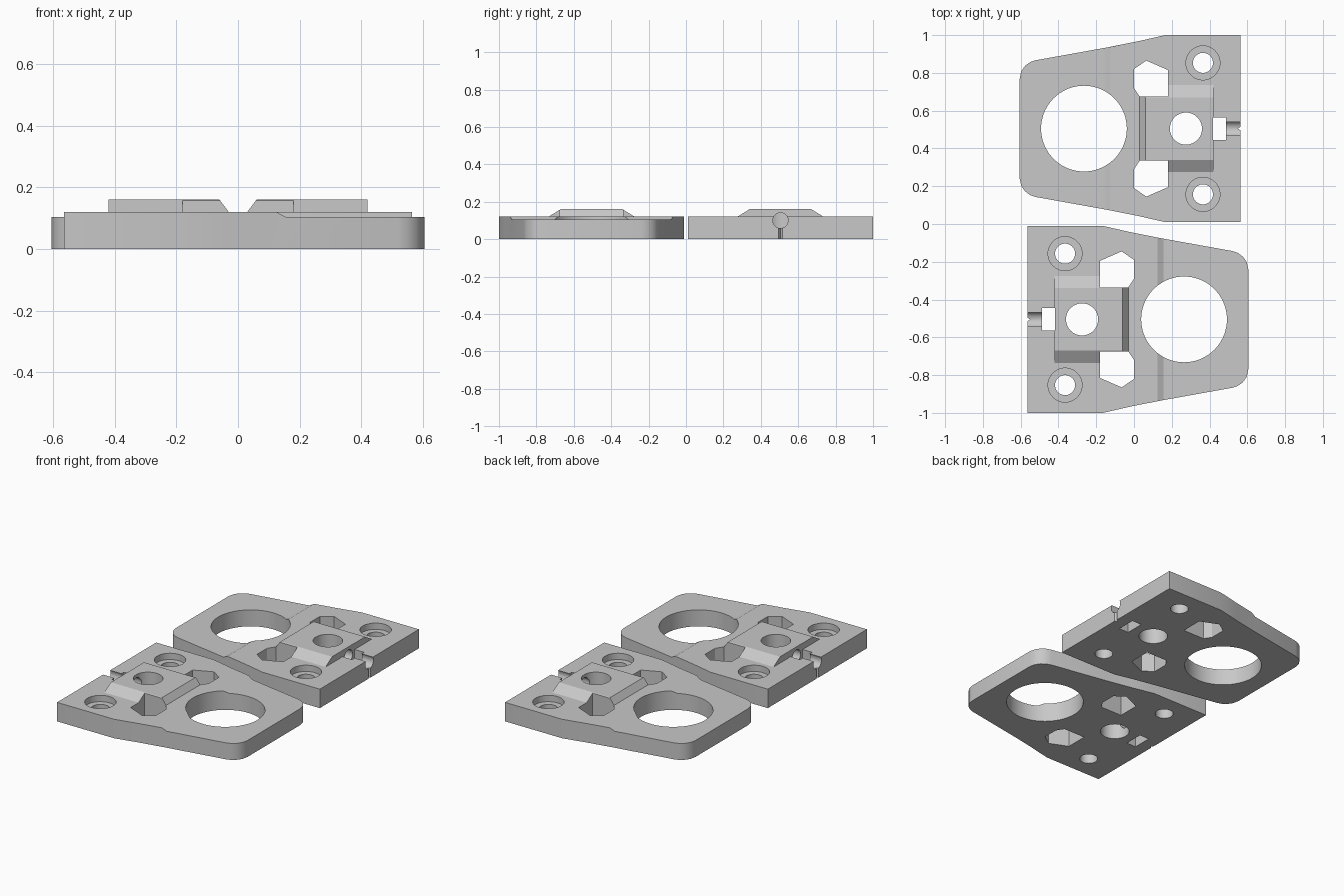
import bpy, bmesh, math
from mathutils import Vector

if "Cube" in bpy.data.objects:
    bpy.data.objects.remove(bpy.data.objects["Cube"])

grey = bpy.data.materials.new("light grey")
grey.use_nodes = True
colour = (0.58, 0.58, 0.58, 1)
grey.diffuse_color = colour
grey.node_tree.nodes["Principled BSDF"].inputs["Base Color"].default_value = colour

CENTRE_Y = -0.505
AXES = {"x": lambda a, b, h: (h, a, b),
        "y": lambda a, b, h: (a, h, b),
        "z": lambda a, b, h: (a, b, h)}


def prism(name, points, low, high, axis="z", top=None):
    """Extrude a closed outline along an axis, optionally to a different end outline."""
    bm = bmesh.new()
    place = AXES[axis]
    start = [bm.verts.new(place(a, b, low)) for a, b in points]
    end = [bm.verts.new(place(a, b, high)) for a, b in (top or points)]
    bm.faces.new(start)
    bm.faces.new(end)
    n = len(start)
    for i in range(n):
        j = (i + 1) % n
        bm.faces.new((start[i], start[j], end[j], end[i]))
    bmesh.ops.recalc_face_normals(bm, faces=bm.faces)
    mesh = bpy.data.meshes.new(name)
    bm.to_mesh(mesh)
    bm.free()
    mesh.materials.append(grey)
    obj = bpy.data.objects.new(name, mesh)
    bpy.context.collection.objects.link(obj)
    return obj


def circle(a, b, r, n=48):
    return [(a + r * math.cos(math.tau * i / n), b + r * math.sin(math.tau * i / n))
            for i in range(n)]


def rect(a0, a1, b0, b1):
    return [(a0, b0), (a1, b0), (a1, b1), (a0, b1)]


def combine(body, tool, operation="DIFFERENCE"):
    """Apply a boolean and discard the tool."""
    mod = body.modifiers.new("cut", "BOOLEAN")
    mod.operation, mod.solver, mod.object = operation, "EXACT", tool
    graph = bpy.context.evaluated_depsgraph_get()
    result = bpy.data.meshes.new_from_object(body.evaluated_get(graph))
    body.modifiers.clear()
    body.data = result
    bpy.data.objects.remove(tool)


# Tapered plate with rounded outer corners
half = [(-0.565, 0.495), (-0.165, 0.495), (-0.02, 0.462), (0.13, 0.432), (0.52, 0.362),
        (0.55, 0.352), (0.577, 0.332), (0.597, 0.303), (0.605, 0.265)]
plate = prism("front_plate", half + [(x, -y) for x, y in reversed(half)], 0, 0.12)

# Lowered area around the large opening
step = [(0.115, 0.125), (0.155, 0.104), (0.7, 0.104), (0.7, 0.2), (0.115, 0.2)]
combine(plate, prism("step", step, -0.6, 0.6, "y"))

# Raised pad with sloping sides and inner end
combine(plate, prism("pad", rect(-0.42, 0.0, -0.295, 0.295), 0.08, 0.16,
                     top=rect(-0.42, -0.06, -0.165, 0.165)), "UNION")

# Large opening and pad hole
combine(plate, prism("opening", circle(0.265, 0, 0.227, 72), -0.1, 0.3))
combine(plate, prism("pad_hole", circle(-0.275, 0, 0.085), -0.1, 0.3))

# Paired angled pockets and counterbored screw holes
pocket = [(-0.18, 0.17), (-0.18, 0.31), (-0.065, 0.36), (0.0, 0.315),
          (0.0, 0.215), (-0.03, 0.17)]
for side in (1, -1):
    combine(plate, prism("pocket", [(x, y * side) for x, y in pocket], -0.1, 0.3))
    combine(plate, prism("screw_hole", circle(-0.365, 0.348 * side, 0.053), -0.1, 0.3))
    combine(plate, prism("counterbore", circle(-0.365, 0.348 * side, 0.09), 0.08, 0.3))

# Side screw channel, nut slot and edge notch
combine(plate, prism("channel", circle(0, 0.1, 0.041, 32), -0.7, -0.275, "x"))
combine(plate, prism("slot", rect(-0.486, -0.419, -0.06, 0.06), -0.1, 0.3))
combine(plate, prism("notch", [(-0.58, -0.02), (-0.58, 0.02), (-0.55, 0)], -0.1, 0.3))

plate.location.y = CENTRE_Y
bpy.context.view_layer.objects.active = plate
plate.select_set(True)
bpy.ops.object.shade_smooth_by_angle(angle=math.radians(25))

# Matching plate turned half way round
back = plate.copy()
back.data = plate.data.copy()
back.name = "back_plate"
back.location = Vector((0, -CENTRE_Y, 0))
back.rotation_euler.z = math.pi
bpy.context.collection.objects.link(back)
